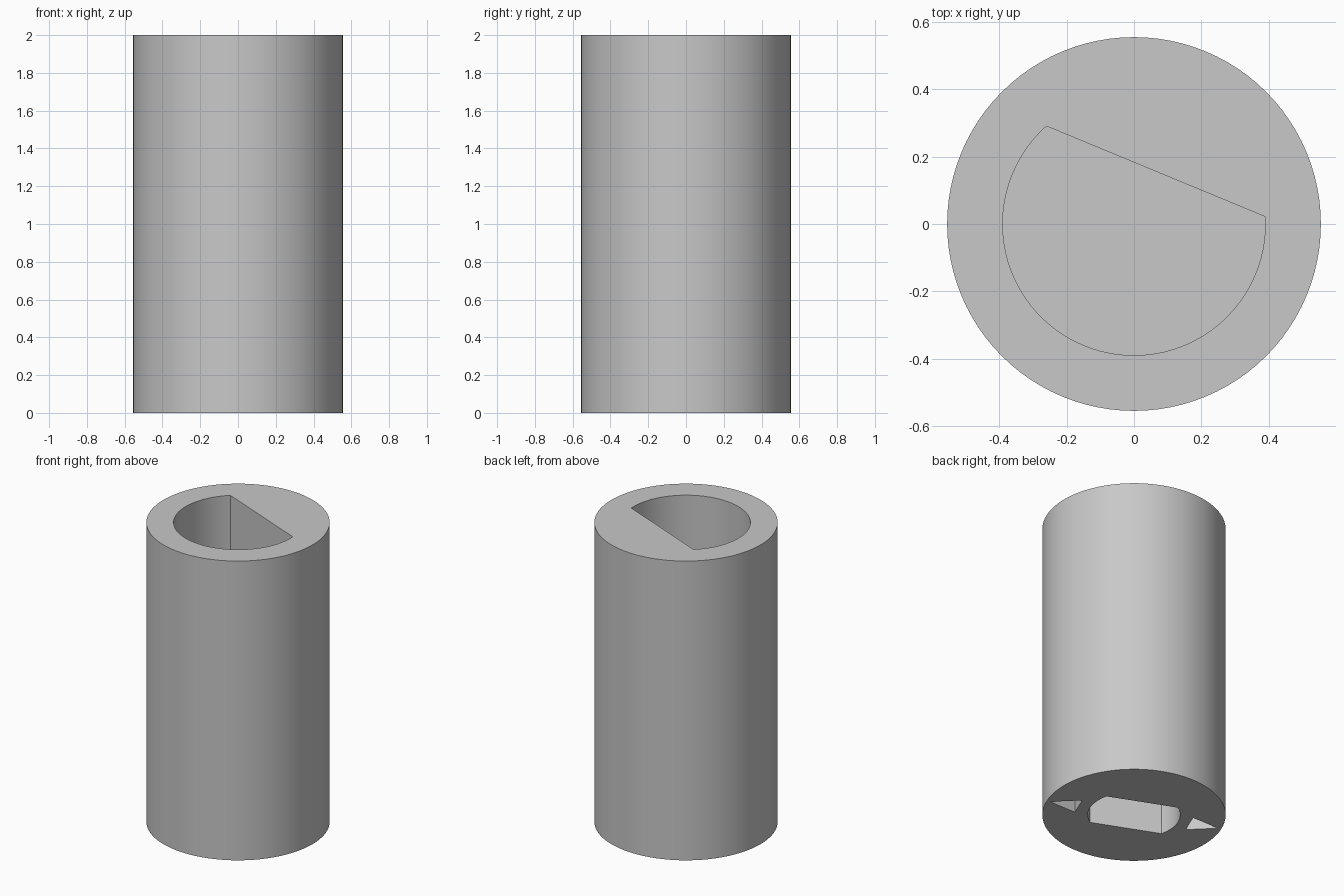
import bpy, bmesh
from math import sin, cos, acos, pi, radians

old = bpy.data.objects.get("Cube")
if old:
    bpy.data.objects.remove(old, do_unlink=True)

TURN = radians(-22.5)      # shared rotation of all the sockets
HEIGHT, RADIUS = 2.0, 0.555
TOP_DEPTH, SLOT_DEPTH, ARROW_DEPTH = 1.0, 0.6, 0.12

grey = bpy.data.materials.new("plain grey")
grey.use_nodes = True
colour = (0.58, 0.58, 0.58, 1)
grey.diffuse_color = colour
grey.node_tree.nodes["Principled BSDF"].inputs["Base Color"].default_value = colour


def arc(radius, start, end, steps):
    """Points along an arc, both ends included."""
    angles = [start + (end - start) * i / steps for i in range(steps + 1)]
    return [(radius * cos(a), radius * sin(a)) for a in angles]


def prism(name, outline, z0, z1, turn=0.0):
    """Extrude a flat counter-clockwise outline from z0 to z1."""
    bm = bmesh.new()
    c, s = cos(turn), sin(turn)
    base = bm.faces.new([bm.verts.new((x * c - y * s, x * s + y * c, z0))
                         for x, y in outline])
    top = bmesh.ops.extrude_face_region(bm, geom=[base])["geom"]
    verts = [g for g in top if isinstance(g, bmesh.types.BMVert)]
    bmesh.ops.translate(bm, verts=verts, vec=(0, 0, z1 - z0))
    bmesh.ops.recalc_face_normals(bm, faces=bm.faces)
    mesh = bpy.data.meshes.new(name)
    bm.to_mesh(mesh)
    bm.free()
    mesh.materials.append(grey)
    obj = bpy.data.objects.new(name, mesh)
    bpy.context.collection.objects.link(obj)
    return obj


# Round coupling body
body = prism("coupling_body", arc(RADIUS, 0, 2 * pi, 96)[:-1], 0, HEIGHT)

# D-shaped bore in the top
half = acos(0.169 / 0.39)
bore = prism("d_bore_cutter", arc(0.39, pi / 2 + half, 2.5 * pi - half, 64),
             HEIGHT - TOP_DEPTH, HEIGHT + 0.1, TURN)

# Slot with two flats and rounded ends in the underside
end = acos(0.226 / 0.28)
slot_outline = arc(0.28, -end, end, 16) + arc(0.28, pi - end, pi + end, 16)
slot = prism("slot_cutter", slot_outline, -0.1, SLOT_DEPTH, TURN)

# Arrow-shaped pockets on both sides of the slot
arrow = [(0.352, -0.075), (0.533, 0), (0.352, 0.075)]
arrows = [prism("arrow_cutter", arrow, -0.1, ARROW_DEPTH, TURN + side)
          for side in (0, pi)]

# Cut the sockets out, then drop the cutters
bpy.ops.object.select_all(action="DESELECT")
body.select_set(True)
bpy.context.view_layer.objects.active = body
for cutter in [bore, slot] + arrows:
    cutter.hide_render = True
    mod = body.modifiers.new("cut", "BOOLEAN")
    mod.operation = "DIFFERENCE"
    mod.solver = "EXACT"
    mod.object = cutter
    bpy.ops.object.modifier_apply(modifier=mod.name)
    bpy.data.objects.remove(cutter, do_unlink=True)

bpy.ops.object.shade_smooth_by_angle(angle=radians(30))
